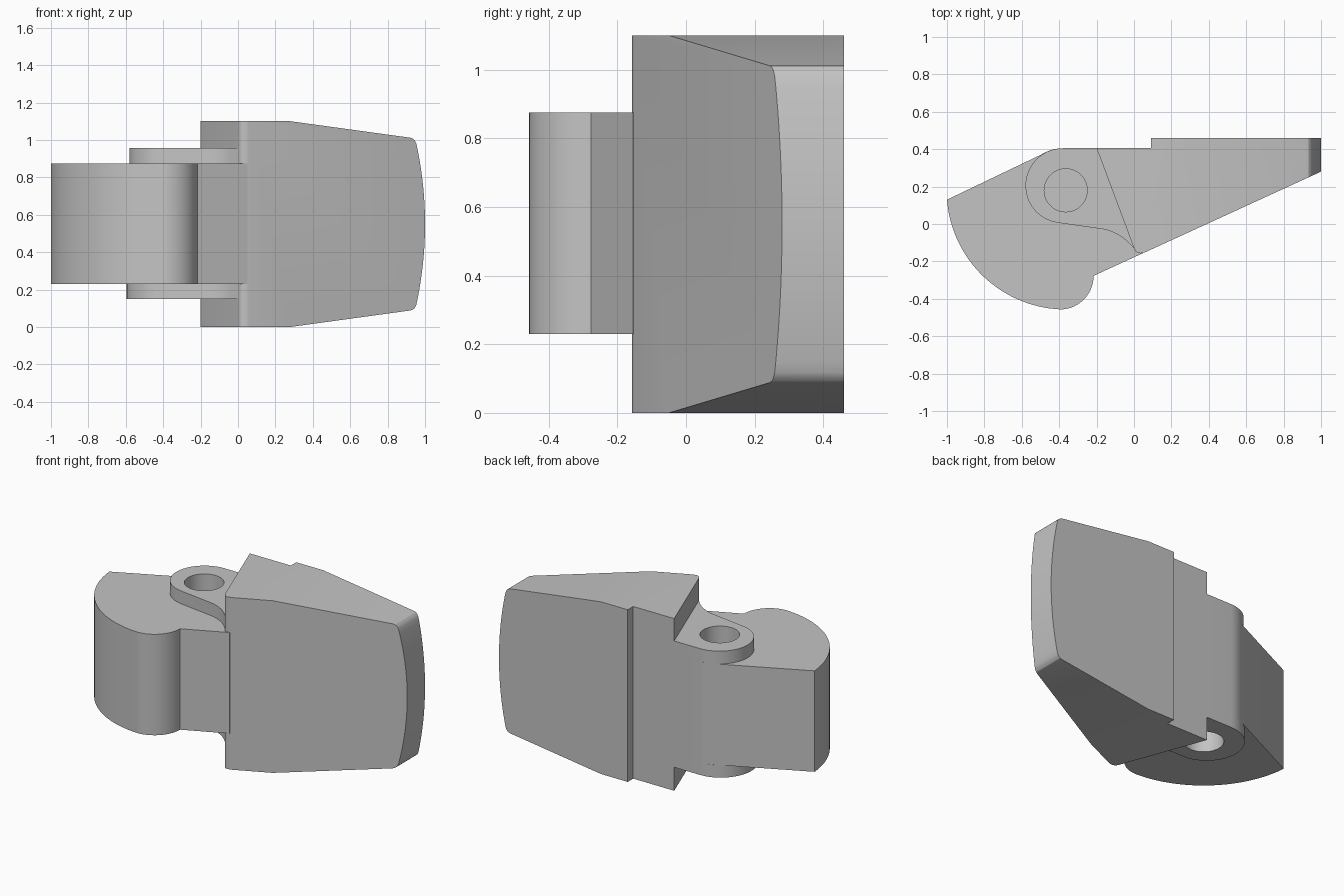
import bpy, bmesh
from math import radians, cos, sin
from mathutils import Matrix

if "Cube" in bpy.data.objects:
    bpy.data.objects.remove(bpy.data.objects["Cube"], do_unlink=True)

grey = bpy.data.materials.new("plain grey")
grey.use_nodes = True
grey.diffuse_color = (0.55, 0.55, 0.55, 1)
grey.node_tree.nodes["Principled BSDF"].inputs["Base Color"].default_value = (0.55, 0.55, 0.55, 1)


def arc(cx, cy, r, start, end, n):
    """Points along a circle arc, angles in degrees."""
    angles = [radians(start + (end - start) * i / n) for i in range(n + 1)]
    return [(cx + r * cos(a), cy + r * sin(a)) for a in angles]


def prism(name, outline, low, high, matrix=None):
    """Extrude a flat outline from low to high along z, then transform it."""
    bm = bmesh.new()
    base = bm.faces.new([bm.verts.new((x, y, low)) for x, y in outline])
    side = bmesh.ops.extrude_face_region(bm, geom=[base])["geom"]
    top = [v for v in side if isinstance(v, bmesh.types.BMVert)]
    bmesh.ops.translate(bm, verts=top, vec=(0, 0, high - low))
    if matrix:
        bm.transform(matrix)
    bmesh.ops.recalc_face_normals(bm, faces=bm.faces)
    mesh = bpy.data.meshes.new(name)
    bm.to_mesh(mesh)
    bm.free()
    mesh.materials.append(grey)
    obj = bpy.data.objects.new(name, mesh)
    bpy.context.collection.objects.link(obj)
    return obj


def carve(obj, cutter, operation):
    """Apply a boolean to the object."""
    mod = obj.modifiers.new("carve", "BOOLEAN")
    mod.object, mod.operation, mod.solver = cutter, operation, "EXACT"
    bpy.context.view_layer.update()
    graph = bpy.context.evaluated_depsgraph_get()
    mesh = bpy.data.meshes.new_from_object(obj.evaluated_get(graph))
    obj.modifiers.clear()
    obj.data = mesh


HEIGHT = 1.1
MID = HEIGHT / 2
PIVOT = (-0.365, 0.18)

# Blade: plan shape limited by its tapered, bowed front outline
plan = [(-0.2, 0.405), (0, -0.13), (0.008, -0.145), (0.02, -0.154), (0.035, -0.157),
        (0.06, -0.151), (1.05, 0.303), (1.05, 0.46), (0.09, 0.46), (0.09, 0.405)]
blade = prism("blade", plan, -0.1, HEIGHT + 0.1)
upper = [(-0.5, HEIGHT), (0.28, HEIGHT), (0.92, 1.012), (0.934, 1.008), (0.945, 0.998), (0.953, 0.982)]
bow = [(1 - 0.25 * (z - MID) ** 2, z) for z in [0.95 - 0.8 * i / 24 for i in range(25)]]
outline = upper + bow + [(x, HEIGHT - z) for x, z in reversed(upper)]
limit = prism("blade_limit", outline, -1, 1, Matrix.Rotation(radians(90), 4, "X"))
carve(blade, limit, "INTERSECT")

# Hinge body: round cam running into the blade
cam = arc(*PIVOT, 0.637, 184.5, 267, 32) + arc(-0.396, -0.277, 0.18, 272, 360, 16)
cam += [(0.05, -0.155), (-0.2, 0.405)] + arc(-0.38, 0.205, 0.2, 90, 115, 6)
hinge = prism("hinge_body", cam, 0.23, 0.875)


# Raised collars above and below the hinge
def collar(name, cx, cy, r, low, high):
    shape = arc(cx, cy, r, 90, 260, 32)
    shape += [(-0.15, -0.03), (-0.11, -0.045), (-0.07, -0.066), (-0.035, -0.094), (0, -0.13)]
    return prism(name, shape + [(-0.2, 0.405)], low, high)


top_collar = collar("top_collar", -0.38, 0.205, 0.2, 0.875, 0.957)
bottom_collar = collar("bottom_collar", -0.38, 0.19, 0.215, 0.15, 0.23)

# Blind pin holes
hole = arc(*PIVOT, 0.115, 0, 352.5, 47)
cutters = [prism("top_hole", hole, 0.62, 1.05), prism("bottom_hole", hole, 0.05, 0.48)]
for cutter, ring in zip(cutters, (top_collar, bottom_collar)):
    carve(ring, cutter, "DIFFERENCE")
    carve(hinge, cutter, "DIFFERENCE")

for helper in cutters + [limit]:
    bpy.data.objects.remove(helper, do_unlink=True)

# Smooth the curved walls and keep the edges sharp
bpy.ops.object.select_all(action="DESELECT")
for part in (blade, hinge, top_collar, bottom_collar):
    part.select_set(True)
bpy.context.view_layer.objects.active = blade
bpy.ops.object.shade_smooth_by_angle(angle=radians(25))
